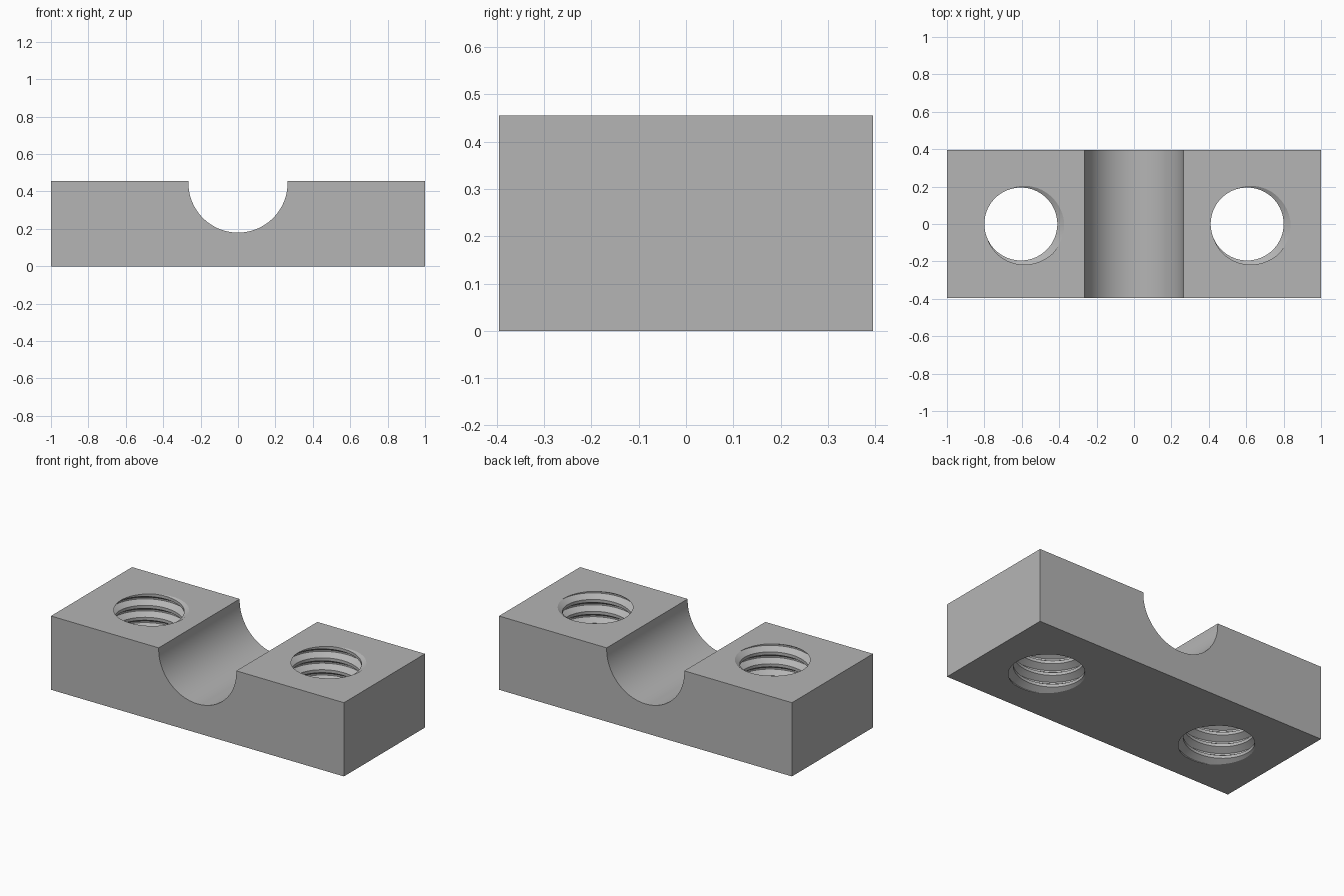
import bpy, bmesh, math

if "Cube" in bpy.data.objects:
    bpy.data.objects.remove(bpy.data.objects["Cube"])

HALF_W, HALF_D, TOP = 1.0, 0.395, 0.455
GROOVE_R, GROOVE_Z = 0.265, 0.445
HOLE_X, MINOR_R, MAJOR_R, PITCH = 0.605, 0.195, 0.232, 0.0733
START = math.radians(-20)   # angle where the thread groove meets the top face

grey = bpy.data.materials.new("plain grey")
grey.diffuse_color = (0.46, 0.46, 0.46, 1)
grey.use_nodes = True
grey.node_tree.nodes["Principled BSDF"].inputs["Base Color"].default_value = grey.diffuse_color


def make_object(name, bm):
    bmesh.ops.recalc_face_normals(bm, faces=bm.faces)
    mesh = bpy.data.meshes.new(name)
    bm.to_mesh(mesh)
    bm.free()
    mesh.materials.append(grey)
    obj = bpy.data.objects.new(name, mesh)
    bpy.context.collection.objects.link(obj)
    return obj


def clamp_block():
    """Rectangular block profile with a round groove, extruded front to back."""
    pts = [(-HALF_W, TOP), (-HALF_W, 0), (HALF_W, 0), (HALF_W, TOP), (GROOVE_R, TOP)]
    steps = 64
    for i in range(steps + 1):
        a = -math.pi * i / steps
        pts.append((GROOVE_R * math.cos(a), GROOVE_Z + GROOVE_R * math.sin(a)))
    pts.append((-GROOVE_R, TOP))
    bm = bmesh.new()
    face = bm.faces.new([bm.verts.new((x, -HALF_D, z)) for x, z in pts])
    ext = bmesh.ops.extrude_face_region(bm, geom=[face])
    verts = [v for v in ext["geom"] if isinstance(v, bmesh.types.BMVert)]
    bmesh.ops.translate(bm, verts=verts, vec=(0, 2 * HALF_D, 0))
    return make_object("clamp_block", bm)


def thread_cutter(name, x):
    """Threaded rod: a one-pitch profile swept along a helix, closed by end cones."""
    seg, turns = 64, 11
    # (radius, height in pitches): groove flat, flank, crest flat, flank
    profile = [(MAJOR_R, -0.0625), (MAJOR_R, 0.0625), (MINOR_R, 0.375),
               (MINOR_R, 0.625), (MAJOR_R, 0.9375)]
    z0 = TOP - 8 * PITCH
    bm = bmesh.new()
    rows = []
    for k in range(seg * turns + 1):
        t = 2 * math.pi * k / seg
        a = START + t
        rows.append([bm.verts.new((x + r * math.cos(a), r * math.sin(a),
                                   z0 + PITCH * (h + k / seg))) for r, h in profile])
    for lo, hi in zip(rows, rows[1:]):
        for j in range(len(profile) - 1):
            bm.faces.new((lo[j], hi[j], hi[j + 1], lo[j + 1]))
    bmesh.ops.remove_doubles(bm, verts=bm.verts, dist=1e-4)
    # Close both ends well outside the block
    bottom = bm.verts.new((x, 0, z0 - 0.2))
    top = bm.verts.new((x, 0, z0 + PITCH * (turns + 1) + 0.2))
    for e in [e for e in bm.edges if e.is_boundary]:
        mid = (e.verts[0].co.z + e.verts[1].co.z) / 2
        bm.faces.new((*e.verts, top if mid > TOP / 2 else bottom))
    cutter = make_object(name, bm)
    cutter.hide_render = True
    return cutter


block = clamp_block()

# Two threaded through holes
bpy.context.view_layer.objects.active = block
block.select_set(True)
for name, x in (("left_thread_cutter", -HOLE_X), ("right_thread_cutter", HOLE_X)):
    cutter = thread_cutter(name, x)
    mod = block.modifiers.new(name, 'BOOLEAN')
    mod.operation = 'DIFFERENCE'
    mod.solver = 'EXACT'
    mod.object = cutter
    bpy.ops.object.modifier_apply(modifier=mod.name)
    bpy.data.objects.remove(cutter)

bpy.ops.object.shade_smooth_by_angle(angle=math.radians(25))
